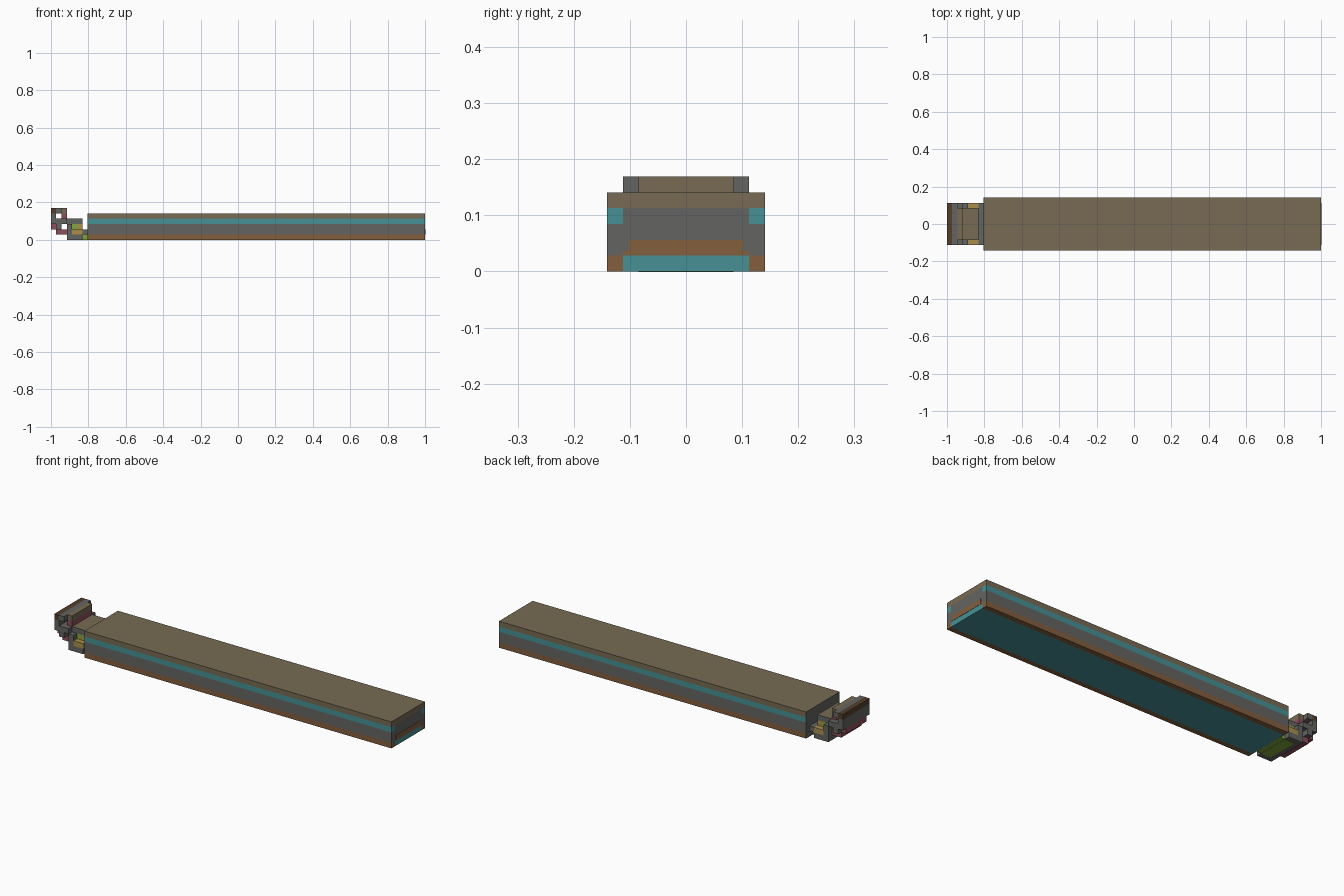
import bpy
import bmesh

cube = bpy.data.objects.get("Cube")
if cube:
    bpy.data.objects.remove(cube, do_unlink=True)

U = 2 / 71          # one grid cell: the model is 71 cells long
END = 71
HEAD = 7            # cells taken by the clasp before the bar begins

COLOURS = {
    "tan": (118, 106, 84),
    "grey": (100, 100, 98),
    "teal": (72, 143, 147),
    "copper": (130, 95, 64),
    "dark_brown": (84, 64, 47),
    "ochre": (168, 140, 78),
    "green": (128, 165, 62),
    "rose": (140, 80, 92),
}


def make_material(name, rgb):
    mat = bpy.data.materials.new(name)
    mat.use_nodes = True
    linear = [(c / 255) ** 2.2 for c in rgb] + [1]
    mat.diffuse_color = linear
    mat.node_tree.nodes["Principled BSDF"].inputs["Base Color"].default_value = linear
    return mat


MATS = {name: make_material(name, rgb) for name, rgb in COLOURS.items()}


def box(name, xs, ys, zs, colour, top=None, bottom=None):
    """Box from cell ranges; top and bottom may have their own colour."""
    bm = bmesh.new()
    bmesh.ops.create_cube(bm, size=1)
    for v in bm.verts:
        for i, (low, high) in enumerate((xs, ys, zs)):
            v.co[i] = (high if v.co[i] > 0 else low) * U
        v.co.x -= 1
    bm.normal_update()
    for f in bm.faces:
        f.material_index = 1 if f.normal.z > 0.5 else 2 if f.normal.z < -0.5 else 0
    mesh = bpy.data.meshes.new(name)
    bm.to_mesh(mesh)
    bm.free()
    for c in (colour, top or colour, bottom or colour):
        mesh.materials.append(MATS[c])
    obj = bpy.data.objects.new(name, mesh)
    bpy.context.collection.objects.link(obj)
    return obj


def wide(name, xs, half, zs, colour, **faces):
    return box(name, xs, (-half, half), zs, colour, **faces)


# Long bar: stacked layers with coloured side rails
bar = (HEAD, END)
wide("bar_base", bar, 4, (0, 1), "teal")
wide("bar_middle", bar, 5, (1, 3), "grey")
wide("bar_core", bar, 4, (3, 4), "grey")
wide("bar_top", bar, 5, (4, 5), "tan")
for side, y in (("left", (4, 5)), ("right", (-5, -4))):
    box(side + "_base_rail", bar, y, (0, 1), "copper")
    box(side + "_stripe", bar, y, (3, 4), "teal")

# Thin end plates
wide("end_band_lower", (END, END + 0.05), 4, (1, 1.3), "copper")
wide("end_band_upper", (END, END + 0.05), 3.6, (1.3, 2), "copper")
wide("inner_end_plate", (HEAD - 0.05, HEAD), 5, (0, 5), "grey")

# Upper loop of the clasp
wide("loop_back_lip", (0, 1), 4, (5, 6), "dark_brown")
wide("loop_back_wall", (0, 1), 4, (4, 5), "grey")
wide("loop_bridge", (1, 2), 4, (5, 6), "grey")
wide("loop_front_lip", (2, 3), 3, (5, 6), "tan")
wide("loop_front_wall", (2, 3), 3, (4, 5), "rose")
wide("loop_floor", (0, 3), 4, (3, 4), "grey")

# Lower loop of the clasp
wide("lower_back_lip", (0, 1), 3, (2, 3), "rose")
wide("lower_back_wall", (1, 2), 4, (2, 3), "grey")
wide("lower_floor", (1, 3), 3, (1, 2), "rose")
wide("lower_front_wall", (3, 4), 4, (1, 3), "grey")

# Block joining the clasp to the bar
wide("joint_cap", (3, 6), 3, (3, 4), "grey", top="tan")
wide("joint_core", (4, 5), 3, (2, 3), "green")
wide("joint_shoulder", (5, 6), 3, (2, 3), "ochre")
wide("joint_ledge", (4, 6), 4, (1, 2), "ochre")
wide("joint_base", (3, 6), 4, (0, 1), "grey")
wide("joint_base_inlay", (4, 6), 3, (-0.0, 0.05), "green").location.z = -0.001
wide("joint_neck", (6, 7), 4, (1, 2), "grey")
wide("joint_foot", (6, 7), 3, (0, 1), "green")
